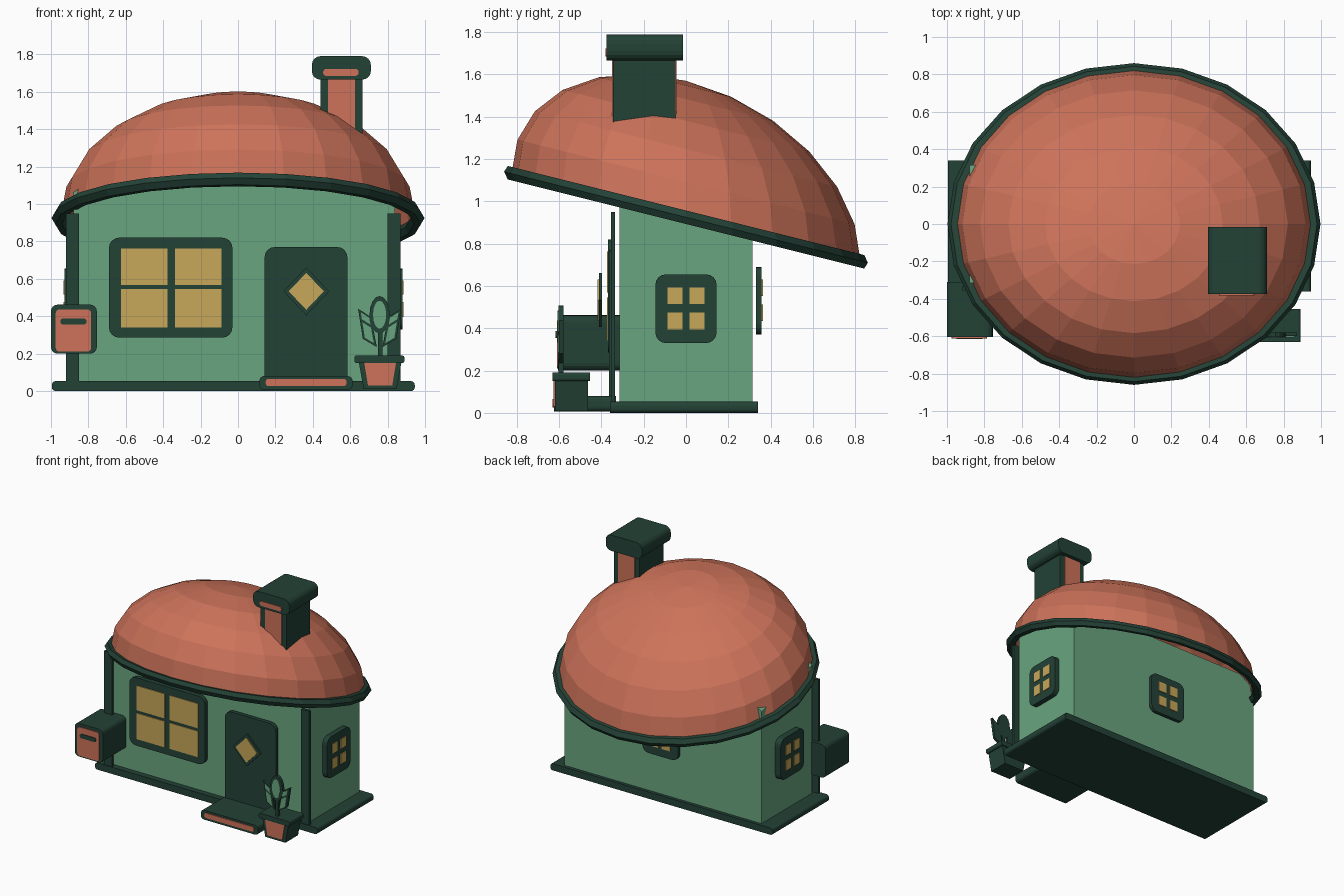
import bpy, bmesh, math
from mathutils import Matrix, Vector

if "Cube" in bpy.data.objects:
    bpy.data.objects.remove(bpy.data.objects["Cube"])


def material(name, rgb):
    m = bpy.data.materials.new(name)
    m.use_nodes = True
    m.diffuse_color = (*rgb, 1)
    m.node_tree.nodes["Principled BSDF"].inputs["Base Color"].default_value = (*rgb, 1)
    return m


DARK = material("dark green", (0.017, 0.054, 0.037))
GREEN = material("wall green", (0.144, 0.376, 0.216))
CLAY = material("terracotta", (0.610, 0.171, 0.102))
GLASS = material("warm yellow", (0.571, 0.386, 0.102))


def finish(name, bm, mat):
    bmesh.ops.recalc_face_normals(bm, faces=bm.faces)
    me = bpy.data.meshes.new(name)
    bm.to_mesh(me)
    bm.free()
    me.materials.append(mat)
    ob = bpy.data.objects.new(name, me)
    bpy.context.collection.objects.link(ob)
    return ob


def rounded(x0, x1, z0, z1, r=0.0, bottom=True):
    """Rounded rectangle outline; square lower corners if bottom is False."""
    pts = []
    corners = [(x1, z1, -1, -1), (x0, z1, 1, -1), (x0, z0, 1, 1), (x1, z0, -1, 1)]
    for i, (x, z, sx, sz) in enumerate(corners):
        if r == 0 or (i > 1 and not bottom):
            pts.append((x, z))
            continue
        for k in range(5):
            a = math.radians(90 * i + 22.5 * k)
            pts.append((x + sx * r + r * math.cos(a), z + sz * r + r * math.sin(a)))
    return pts


def slab(name, outline, y0, y1, mat, turn=0):
    """Extrude an x-z outline from y0 to y1, then turn it about z."""
    bm = bmesh.new()
    front = [bm.verts.new((x, y0, z)) for x, z in outline]
    back = [bm.verts.new((x, y1, z)) for x, z in outline]
    bm.faces.new(front)
    bm.faces.new(back)
    for i in range(len(front)):
        j = (i + 1) % len(front)
        bm.faces.new((front[i], front[j], back[j], back[i]))
    bm.transform(Matrix.Rotation(math.radians(turn), 4, 'Z'))
    return finish(name, bm, mat)


def window(name, outer, r, columns, rows, y0, y1, turn=0):
    slab(name + "_frame", rounded(*outer, r), y0, y1, DARK, turn)
    for c in columns:
        for w in rows:
            slab(name + "_pane", rounded(*c, *w), y0 - 0.006, y0 + 0.002, GLASS, turn)


# Walls, with the top following the sloping roof
walls = slab("walls", [(-0.88, 0.02), (0.84, 0.02), (0.84, 0.96), (0.7, 1.08),
                       (-0.75, 1.08), (-0.88, 1.0)], -0.315, 0.315, GREEN)
for v in walls.data.vertices:
    if v.co.z > 0.5:
        v.co.z -= 0.2 * v.co.y

slab("floor_slab", rounded(-0.995, 0.945, 0, 0.053, 0.02), -0.36, 0.34, DARK)
for x in (-0.92, 0.8):
    slab("corner_post", rounded(x, x + 0.07, 0.04, 0.95), -0.355, -0.335, DARK)

# Roof dome and rim, both sheared so the back hangs lower
SLOPE, LEVEL = 0.25, 0.925


def roof_lathe(name, profile, mat, closed):
    """Sweep (x radius, y radius, height) points around an ellipse."""
    bm = bmesh.new()
    n = 24
    rings = []
    for rx, ry, h in profile:
        ring = []
        for i in range(n):
            a = math.tau * i / n
            y = ry * math.sin(a)
            ring.append(bm.verts.new((rx * math.cos(a), y, LEVEL + h - SLOPE * y)))
        rings.append(ring)
    pairs = list(zip(rings, rings[1:]))
    if closed:
        pairs.append((rings[-1], rings[0]))
    else:
        tip = bm.verts.new((0, 0, LEVEL + 0.645))
        for i in range(n):
            bm.faces.new((rings[-1][i], rings[-1][(i + 1) % n], tip))
    for lo, hi in pairs:
        for i in range(n):
            j = (i + 1) % n
            bm.faces.new((lo[i], lo[j], hi[j], hi[i]))
    return finish(name, bm, mat)


steps = [math.radians(15 * k) for k in range(6)]
roof_lathe("roof_dome", [(0.95 * math.cos(a), 0.825 * math.cos(a), 0.645 * math.sin(a))
                         for a in steps], CLAY, False)
hexagon = [math.radians(60 * k) for k in range(6)]
roof_lathe("roof_rim", [(0.96 + 0.037 * math.cos(a), 0.825 + 0.035 * math.cos(a),
                         0.037 * math.sin(a)) for a in hexagon], DARK, True)

# Chimney
slab("chimney_shaft", rounded(0.44, 0.665, 1.3, 1.69), -0.345, -0.05, DARK)
for y in (-0.35, -0.053):
    slab("chimney_panel", rounded(0.48, 0.625, 1.3, 1.67), y, y + 0.008, CLAY)
slab("chimney_cap", rounded(0.395, 0.71, 1.665, 1.79, 0.045), -0.375, -0.015, DARK)
slab("chimney_cap_strip", rounded(0.455, 0.645, 1.685, 1.722, 0.017), -0.381, -0.373, CLAY)

# Windows
window("front_window", (-0.69, -0.03, 0.285, 0.82), 0.055,
       [(-0.625, -0.378), (-0.337, -0.088)], [(0.34, 0.545), (0.568, 0.762)], -0.368, -0.335)
small_cols = [(-0.088, -0.017), (0.017, 0.088)]
small_rows = [(0.395, 0.475), (0.515, 0.592)]
small = (-0.145, 0.145, 0.33, 0.655)
window("left_window", small, 0.05, small_cols, small_rows, -0.88, -0.835, 90)
window("right_window", small, 0.05, small_cols, small_rows, -0.928, -0.875, -90)
window("back_window", (-0.13, 0.18, 0.37, 0.69), 0.05,
       [(-0.063, 0.008), (0.042, 0.113)], [(0.435, 0.512), (0.553, 0.63)], -0.357, -0.33, 180)

# Door with diamond light
slab("door", rounded(0.142, 0.585, 0.05, 0.77, 0.055, False), -0.365, -0.335, DARK)


def diamond(s):
    return [(0.365 + s * math.cos(a), 0.533 + 1.05 * s * math.sin(a))
            for a in (0, math.pi / 2, math.pi, -math.pi / 2)]


slab("door_light_frame", diamond(0.122), -0.412, -0.398, DARK)
slab("door_light", diamond(0.094), -0.418, -0.41, GLASS)

# Doorstep
slab("doorstep", rounded(0.115, 0.612, 0.006, 0.08, 0.025), -0.625, -0.33, DARK)
slab("doorstep_strip", rounded(0.148, 0.58, 0.026, 0.065, 0.015), -0.632, -0.624, CLAY)

# Mailbox
slab("mailbox", rounded(-1.0, -0.755, 0.2, 0.462, 0.035), -0.605, -0.31, DARK)
slab("mailbox_panel", rounded(-0.975, -0.785, 0.21, 0.437, 0.022), -0.611, -0.603, CLAY)
slab("mailbox_slot", rounded(-0.95, -0.81, 0.355, 0.388, 0.015), -0.616, -0.61, DARK)

# Plant pot
slab("pot", [(0.672, 0.01), (0.848, 0.01), (0.875, 0.16), (0.645, 0.16)], -0.62, -0.463, DARK)
slab("pot_panel", [(0.695, 0.03), (0.825, 0.03), (0.845, 0.15), (0.675, 0.15)],
     -0.627, -0.619, CLAY)
slab("pot_rim", rounded(0.622, 0.89, 0.15, 0.19, 0.012), -0.63, -0.455, DARK)

# Plant
slab("plant_stem", rounded(0.748, 0.772, 0.18, 0.34), -0.603, -0.58, DARK)


def oval(rx, rz):
    return [(0.757 + rx * math.cos(a), 0.408 + rz * math.sin(a))
            for a in (math.tau * k / 16 for k in range(16))]


slab("top_leaf", oval(0.054, 0.1), -0.603, -0.58, DARK)
slab("top_leaf_face", oval(0.035, 0.075), -0.608, -0.601, GREEN)
leaf = [Vector(p) for p in ((0.015, 0.235), (0.09, 0.28), (0.115, 0.44), (0.045, 0.395))]
for side in (-1, 1):
    def place(points):
        return [(0.757 + side * p.x, p.y) for p in points]
    slab("side_leaf", place(leaf), -0.6, -0.58, DARK)
    # two inset faces split by a cross vein
    for lo, hi in ((0.08, 0.6), (0.7, 0.93)):
        rails = []
        for u in (0.18, 0.82):
            low, high = leaf[0].lerp(leaf[1], u), leaf[3].lerp(leaf[2], u)
            rails.append((low.lerp(high, lo), low.lerp(high, hi)))
        (a, b), (c, d) = rails
        slab("side_leaf_face", place((a, c, d, b)), -0.606, -0.598, GREEN)
